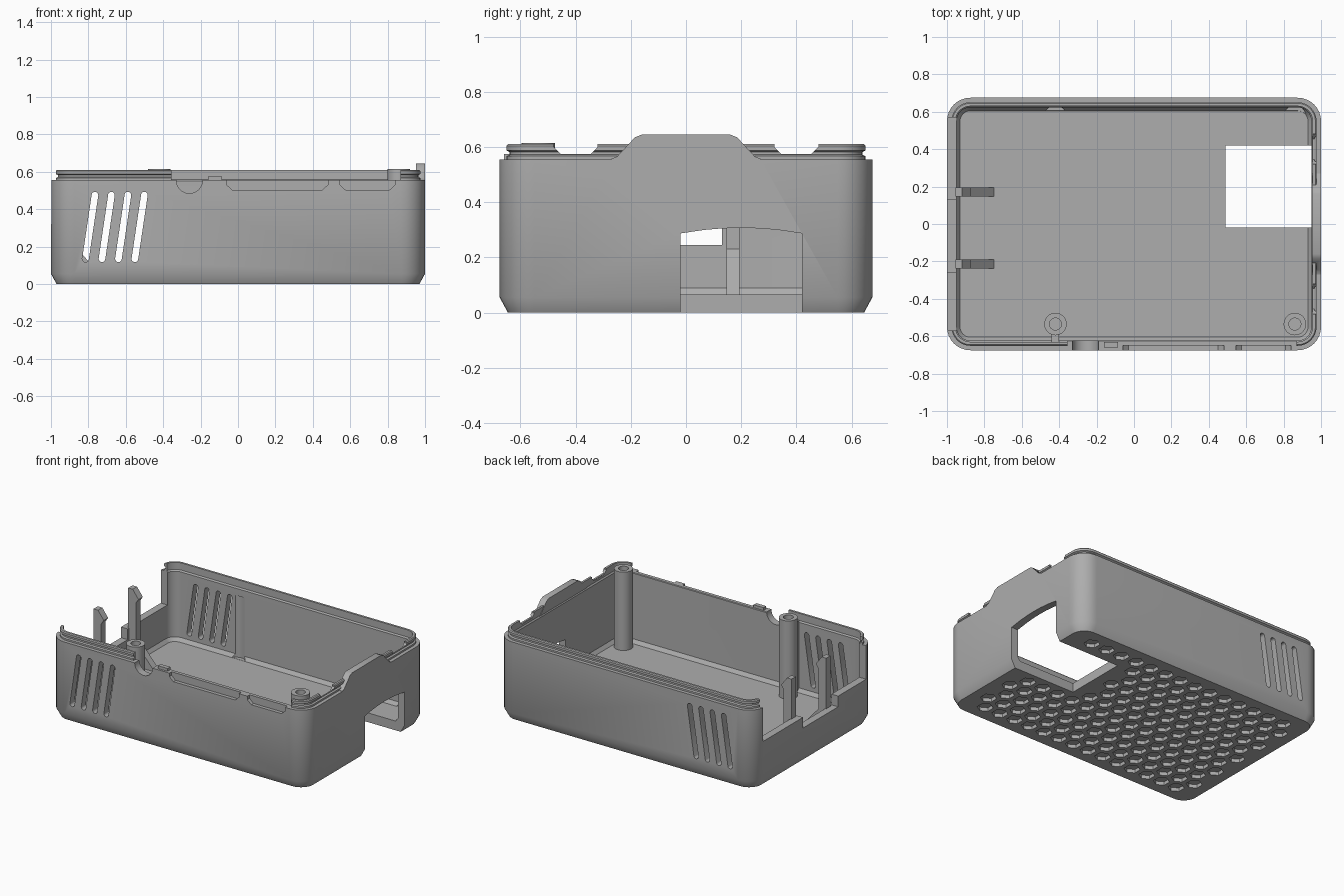
import bpy, bmesh, math
from mathutils import Vector

cube = bpy.data.objects.get("Cube")
if cube:
    bpy.data.objects.remove(cube, do_unlink=True)

plastic = bpy.data.materials.new("grey plastic")
plastic.use_nodes = True
grey = (0.42, 0.42, 0.42, 1)
plastic.diffuse_color = grey
plastic.node_tree.nodes["Principled BSDF"].inputs["Base Color"].default_value = grey


def make(name, bm):
    bmesh.ops.recalc_face_normals(bm, faces=bm.faces)
    mesh = bpy.data.meshes.new(name)
    bm.to_mesh(mesh)
    bm.free()
    mesh.materials.append(plastic)
    obj = bpy.data.objects.new(name, mesh)
    bpy.context.collection.objects.link(obj)
    return obj


def add_prism(bm, pts, axis, lo, hi):
    """Extrude a 2D outline along one axis."""
    place = {"x": lambda a, b, c: (c, a, b),
             "y": lambda a, b, c: (a, c, b),
             "z": lambda a, b, c: (a, b, c)}[axis]
    rings = [[bm.verts.new(place(a, b, c)) for a, b in pts] for c in (lo, hi)]
    for ring in rings:
        bm.faces.new(ring)
    for i in range(len(pts)):
        j = (i + 1) % len(pts)
        bm.faces.new((rings[0][i], rings[0][j], rings[1][j], rings[1][i]))


def prism(name, pts, axis, lo, hi):
    bm = bmesh.new()
    add_prism(bm, pts, axis, lo, hi)
    return make(name, bm)


def rect(a0, a1, b0, b1):
    return [(a0, b0), (a1, b0), (a1, b1), (a0, b1)]


def circle(cx, cy, r, n=32, start=0.0):
    return [(cx + r * math.cos(start + math.tau * i / n),
             cy + r * math.sin(start + math.tau * i / n)) for i in range(n)]


def rounded(x0, x1, y0, y1, r, steps=8):
    pts = []
    corners = [(x1 - r, y1 - r), (x0 + r, y1 - r), (x0 + r, y0 + r), (x1 - r, y0 + r)]
    for k, (cx, cy) in enumerate(corners):
        for i in range(steps + 1):
            t = (k + i / steps) * math.pi / 2
            pts.append((cx + r * math.cos(t), cy + r * math.sin(t)))
    return pts


def boolean(target, tool, operation="DIFFERENCE"):
    mod = target.modifiers.new("bool", "BOOLEAN")
    mod.operation = operation
    mod.solver = "EXACT"
    mod.object = tool
    bpy.context.view_layer.objects.active = target
    bpy.ops.object.modifier_apply(modifier=mod.name)
    bpy.data.objects.remove(tool, do_unlink=True)


# Tray: one wall section (inset, height) lofted round a rounded rectangle
section = [(0.03, 0), (0, 0.055), (0, 0.555), (0.025, 0.555), (0.025, 0.567),
           (0.036, 0.572), (0.036, 0.582), (0.024, 0.588), (0.024, 0.604),
           (0.03, 0.61), (0.045, 0.61), (0.045, 0.56), (0.052, 0.55),
           (0.052, 0.09), (0.07, 0.065)]
bm = bmesh.new()
rings = []
for inset, z in section:
    outline = rounded(-1 + inset, 1 - inset, -0.675 + inset, 0.675 - inset, 0.125 - inset)
    rings.append([bm.verts.new((x, y, z)) for x, y in outline])
for low, high in zip(rings, rings[1:]):
    for i in range(len(low)):
        j = (i + 1) % len(low)
        bm.faces.new((low[i], low[j], high[j], high[i]))
bm.faces.new(rings[0])
bm.faces.new(rings[-1])
tray = make("tray", bm)

# Front wall without the lip, and lip gaps in the right-hand wall
boolean(tray, prism("cut", rect(-0.355, 0.87, 0.555, 0.7), "y", -0.7, -0.6))
for s in (-1, 1):
    gap = [(s * a, b) for a, b in ((0.32, 0.7), (0.32, 0.6), (0.345, 0.575),
                                   (0.455, 0.575), (0.48, 0.6), (0.48, 0.7))]
    boolean(tray, prism("cut", gap, "x", 0.9, 1.1))

# Raised tab on the right-hand wall
tab = [(-0.29, 0.5), (0.29, 0.5), (0.27, 0.557), (0.25, 0.565), (0.185, 0.635),
       (0.16, 0.645), (-0.16, 0.645), (-0.185, 0.635), (-0.25, 0.565), (-0.27, 0.557)]
boolean(tray, prism("tab", tab, "x", 0.953, 1.0), "UNION")

# Arched opening through the right-hand wall and floor
arch = [(-0.02, -0.1), (0.42, -0.1)]
arch += [(0.2 + 0.22 * t, 0.307 - 0.02 * t * t) for t in (1, 0.6, 0.3, 0, -0.3, -0.6, -1)]
boolean(tray, prism("cut", arch, "x", 0.49, 1.1))

# Low left-hand wall, lowest between the clips
boolean(tray, prism("cut", rect(-0.57, 0.57, 0.32, 0.8), "x", -1.1, -0.9))
boolean(tray, prism("cut", rect(-0.26, 0.13, 0.245, 0.8), "x", -1.1, -0.9))

# Front port cutouts: one round notch and shallow recesses
boolean(tray, prism("cut", circle(-0.26, 0.555, 0.07), "y", -0.7, -0.6))
for x0, x1 in ((-0.06, 0.48), (0.545, 0.84)):
    port = [(x0, 0.6), (x0, 0.53), (x0 + 0.03, 0.503), (x1 - 0.03, 0.503),
            (x1, 0.53), (x1, 0.6)]
    boolean(tray, prism("cut", port, "y", -0.7, -0.65))

# Slanted vents through front and back walls
bm = bmesh.new()
for k in range(4):
    bottom = Vector((-0.815 + 0.088 * k, 0.135))
    top = bottom + Vector((0.05, 0.34))
    along = (top - bottom).normalized()
    slot = []
    for px, pz in circle(0, 0, 0.018, 20, math.atan2(along.y, along.x) + 0.05):
        end = top if along.dot((px, pz)) > 0 else bottom
        slot.append((end.x + px, end.y + pz))
    add_prism(bm, slot, "y", -0.8, 0.8)
boolean(tray, make("cut", bm))

# Screw clearance hollows in the back wall
for x in (-0.42, 0.86):
    boolean(tray, prism("cut", circle(x, 0.574, 0.06), "z", 0.066, 0.5))

# Shallow honeycomb under the floor
bm = bmesh.new()
pitch = 0.122
for row in range(-5, 6):
    for col in range(-8, 9):
        x = (col + 0.5 * (row % 2)) * pitch
        y = row * pitch * 0.866
        by_opening = x > 0.42 and -0.09 < y < 0.49
        if abs(x) < 0.9 and abs(y) < 0.6 and not by_opening:
            add_prism(bm, circle(x, y, 0.052, 6, math.pi / 6), "z", -0.05, 0.025)
boolean(tray, make("cut", bm))

# Front tab between the ports
prism("front_tab", rect(-0.16, -0.085, 0.54, 0.575), "y", -0.66, -0.63)

# Hollow screw columns
parts = [tray]
for side, x in (("left", 0.86), ("right", -0.42)):
    column = prism(side + "_screw_column", circle(x, -0.535, 0.06), "z", 0.06, 0.615)
    boolean(column, prism("cut", circle(x, -0.535, 0.032), "z", 0.3, 0.7))
    parts.append(column)
prism("column_rib", rect(-0.44, -0.4, -0.63, -0.585), "z", 0.06, 0.56)

# Clip posts with sloping feet at the low wall
clip = [(-0.955, 0.06), (-0.745, 0.06), (-0.895, 0.23), (-0.895, 0.51),
        (-0.875, 0.54), (-0.92, 0.6), (-0.955, 0.6)]
for name, y in (("back_clip", 0.17), ("front_clip", -0.215)):
    prism(name, clip, "y", y - 0.024, y + 0.024)

# Smooth the round surfaces, keep the edges crisp
for obj in bpy.context.selected_objects:
    obj.select_set(False)
for obj in parts:
    obj.select_set(True)
bpy.context.view_layer.objects.active = tray
bpy.ops.object.shade_smooth_by_angle(angle=math.radians(30))
